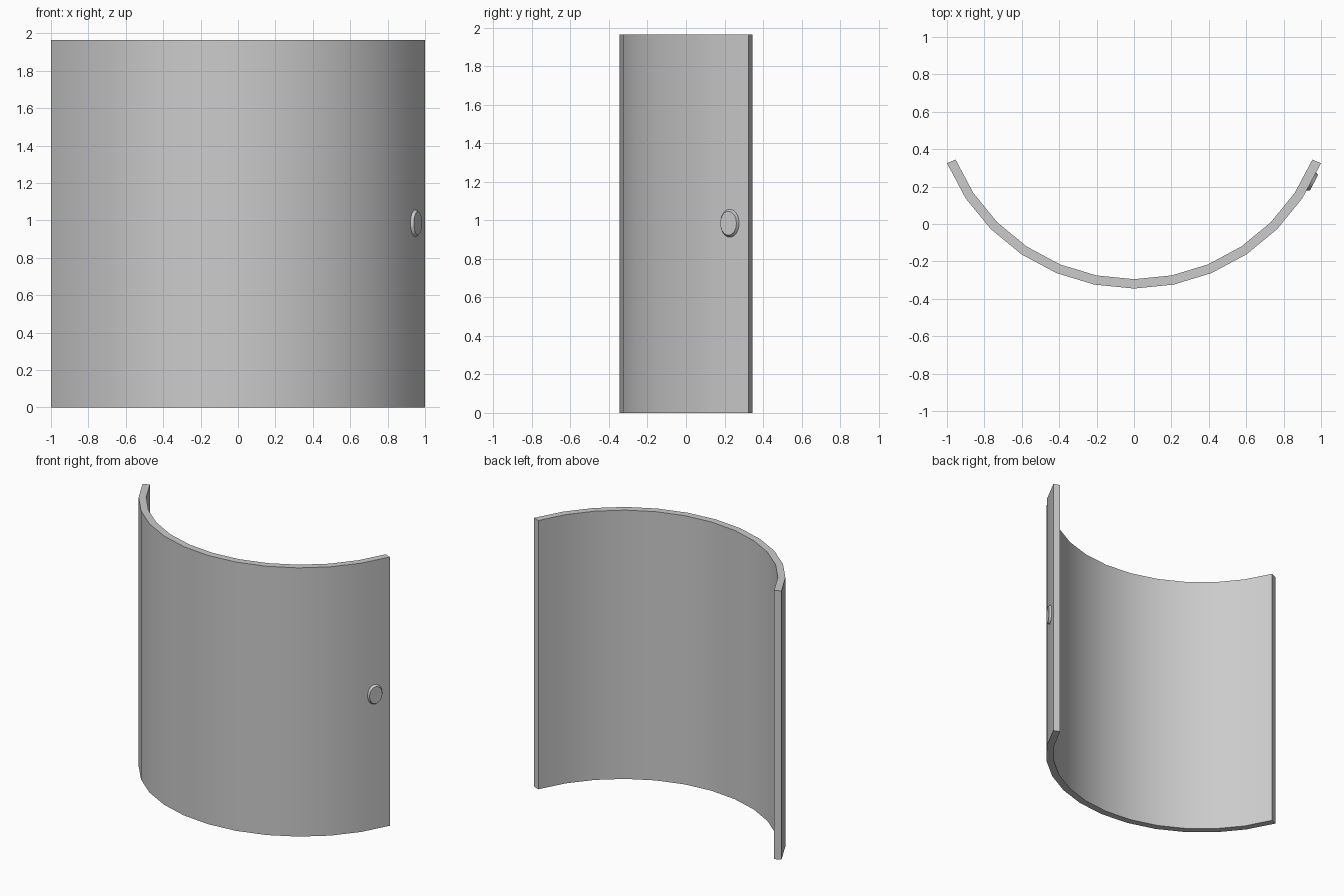
import bpy, bmesh, math
from mathutils import Matrix, Vector

if "Cube" in bpy.data.objects:
    bpy.data.objects.remove(bpy.data.objects["Cube"])

R_OUT, R_IN, CY, H = 1.081, 1.031, 0.736, 1.965
HALF = math.asin(1 / R_OUT)
N = 12


def finish(bm, name):
    bmesh.ops.recalc_face_normals(bm, faces=bm.faces)
    me = bpy.data.meshes.new(name)
    bm.to_mesh(me)
    bm.free()
    ob = bpy.data.objects.new(name, me)
    bpy.context.collection.objects.link(ob)
    bpy.ops.object.select_all(action='DESELECT')
    ob.select_set(True)
    bpy.context.view_layer.objects.active = ob
    bpy.ops.object.shade_smooth_by_angle(angle=math.radians(30))
    return ob


def arc_point(r, i):
    a = -HALF + 2 * HALF * i / N
    return Vector((r * math.sin(a), CY - r * math.cos(a), 0))


# curved door panel: one closed loop of quads swept along the arc
bm = bmesh.new()
up = Vector((0, 0, H))
rings = []
for i in range(N + 1):
    o, n = arc_point(R_OUT, i), arc_point(R_IN, i)
    rings.append([bm.verts.new(p) for p in (o, n, n + up, o + up)])
for a, b in zip(rings, rings[1:]):
    for k in range(4):
        m = (k + 1) % 4
        bm.faces.new((a[k], a[m], b[m], b[k]))
bm.faces.new(rings[0])
bm.faces.new(rings[-1])
finish(bm, "curved_door_panel")

# oval knob with a tapered rim, set on the last outer facet
p, q = arc_point(R_OUT, N - 1), arc_point(R_OUT, N)
t = (q - p).normalized()
z = Vector((0, 0, 1))
n = t.cross(z)
centre = p + t * ((0.2275 - p.y) / t.y) + z * 0.985
frame = Matrix((t, z, n)).transposed().to_4x4()
bm = bmesh.new()
bmesh.ops.create_cone(bm, cap_ends=True, segments=32, radius1=0.075,
                      radius2=0.062, depth=0.02)
# back sits slightly inside the panel, front stands 0.016 proud
bm.transform(Matrix.Translation(centre + n * 0.006) @ frame
             @ Matrix.Diagonal((0.76, 1, 1, 1)))
finish(bm, "door_knob")
